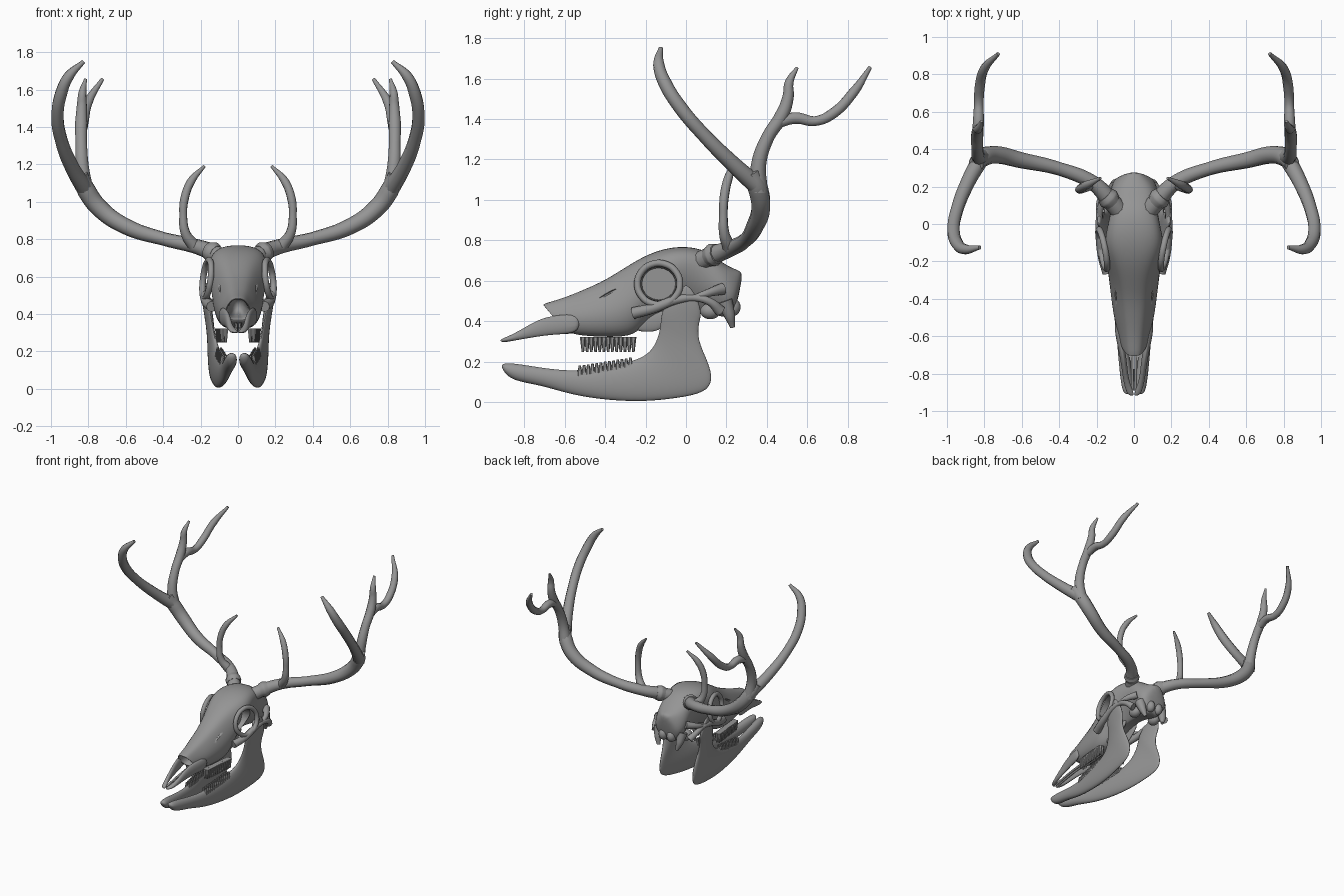
import bpy
import bmesh
import math
from mathutils import Vector, Matrix

default = bpy.data.objects.get("Cube")
if default:
    bpy.data.objects.remove(default, do_unlink=True)

bone = bpy.data.materials.new("bone grey")
bone.use_nodes = True
bone.diffuse_color = (0.3, 0.3, 0.3, 1)
for node in bone.node_tree.nodes:
    if node.type == 'BSDF_PRINCIPLED':
        node.inputs["Base Color"].default_value = (0.3, 0.3, 0.3, 1)
        node.inputs["Roughness"].default_value = 0.7


def finish(obj, mirror=False, subdivide=0, cutters=()):
    """Add modifiers, bake them to a mesh and shade smooth."""
    if subdivide:
        obj.modifiers.new("Subdivide", 'SUBSURF').levels = subdivide
    for cutter in cutters:
        cut = obj.modifiers.new("Cut", 'BOOLEAN')
        cut.operation, cut.solver, cut.object = 'DIFFERENCE', 'EXACT', cutter
    if mirror and obj.type == 'MESH':
        obj.modifiers.new("Mirror", 'MIRROR').use_mirror_merge = False
    bpy.ops.object.select_all(action='DESELECT')
    obj.select_set(True)
    bpy.context.view_layer.objects.active = obj
    bpy.ops.object.convert(target='MESH')
    obj = bpy.context.view_layer.objects.active
    obj.data.materials.clear()
    obj.data.materials.append(bone)
    bpy.ops.object.shade_smooth_by_angle(angle=math.radians(50))
    return obj


def mesh_object(name, bm):
    bmesh.ops.recalc_face_normals(bm, faces=bm.faces)
    mesh = bpy.data.meshes.new(name)
    bm.to_mesh(mesh)
    bm.free()
    obj = bpy.data.objects.new(name, mesh)
    bpy.context.collection.objects.link(obj)
    return obj


def loft(name, rings):
    """Skin closed rings of equal length and cap both ends."""
    bm = bmesh.new()
    rows = [[bm.verts.new(p) for p in ring] for ring in rings]
    count = len(rows[0])
    for a, b in zip(rows, rows[1:]):
        for i in range(count):
            j = (i + 1) % count
            bm.faces.new((a[i], a[j], b[j], b[i]))
    bm.faces.new(rows[0])
    bm.faces.new(rows[-1])
    return mesh_object(name, bm)


def plate(name, sections):
    """Flattened bone: each section is upper point, lower point, half thickness."""
    rings = []
    for upper, lower, thick in sections:
        upper, lower = Vector(upper), Vector(lower)
        mid, half = (upper + lower) / 2, (upper - lower) * 0.53
        rings.append([mid + half * math.cos(a) + Vector((thick * 1.1 * math.sin(a), 0, 0))
                      for a in (math.tau * k / 10 for k in range(10))])
    return finish(loft(name, rings), mirror=True, subdivide=2)


def tube(name, points, closed=False):
    """Tapered round bone along a smooth path of (x, y, z, radius)."""
    curve = bpy.data.curves.new(name, 'CURVE')
    curve.dimensions = '3D'
    curve.bevel_depth, curve.bevel_resolution = 1, 3
    curve.resolution_u, curve.use_fill_caps = 6, True
    spline = curve.splines.new('BEZIER')
    spline.use_cyclic_u = closed
    spline.bezier_points.add(len(points) - 1)
    for bp, (x, y, z, r) in zip(spline.bezier_points, points):
        bp.co, bp.radius = (x, y, z), r
        bp.handle_left_type = bp.handle_right_type = 'AUTO'
    obj = bpy.data.objects.new(name, curve)
    bpy.context.collection.objects.link(obj)
    return finish(finish(obj), mirror=True)


def ellipsoid(name, centre, size, tilt=0.0, flat=False):
    """Ball, or a disc-ended drum lying along x when flat."""
    bm = bmesh.new()
    if flat:
        bmesh.ops.create_cone(bm, cap_ends=True, segments=20, radius1=0.85, radius2=1, depth=2,
                              matrix=Matrix.Rotation(math.pi / 2, 4, 'Y'))
    else:
        bmesh.ops.create_uvsphere(bm, u_segments=16, v_segments=10, radius=1)
    bm.transform(Matrix.Translation(centre) @ Matrix.Rotation(tilt, 4, 'X')
                 @ Matrix.Diagonal((*size, 1)))
    return mesh_object(name, bm)


# Cranium: top y, bottom y, top z, bottom z, then upper, middle and lower half widths
# (the first two sections line the nasal cavity)
profile = [
    (-.45, -.45, .50, .40, .03, .04, .03), (-.66, -.60, .475, .38, .04, .055, .04),
    (-.74, -.62, .48, .36, .045, .075, .05), (-.62, -.57, .51, .34, .055, .09, .07),
    (-.5, -.53, .56, .325, .07, .115, .09), (-.4, -.38, .605, .315, .085, .135, .11),
    (-.3, -.25, .67, .32, .105, .15, .11), (-.2, -.19, .73, .40, .13, .165, .09),
    (-.1, -.12, .765, .43, .16, .175, .07), (0, -.02, .775, .45, .15, .13, .06),
    (.1, .08, .755, .44, .125, .12, .06), (.18, .17, .69, .42, .12, .14, .08),
    (.25, .22, .655, .41, .08, .13, .07), (.29, .24, .645, .44, .03, .08, .05)]
rings = []
for yt, yb, zt, zb, top, mid, low in profile:
    half = [(0, 1), (top * .6, .97), (top, .84), (mid, .45), (low, .1), (low * .5, 0), (0, .04)]
    ring = half + [(-x, f) for x, f in half[-2:0:-1]]
    rings.append([(x, yb + (yt - yb) * f, zb + (zt - zb) * f) for x, f in ring])
cutters = []
for s in (1, -1):
    cutters.append(ellipsoid("orbit_cutter", (s * .15, -.135, .585), (s * .08, .098, .093), flat=True))
    cutters.append(ellipsoid("tear_gap_cutter", (s * .115, -.39, .535), (.03, .06, .007), tilt=.5))
for c in cutters:
    c.hide_render = True
finish(loft("cranium", rings), subdivide=2, cutters=cutters)
for c in cutters:
    bpy.data.objects.remove(c, do_unlink=True)

# Eye socket rim, leaning outward toward the rear
rim = []
for k in range(10):
    a = math.tau * k / 10
    rim.append((.167 + .02 * math.cos(a) - .012 * math.sin(a), -.135 + .105 * math.cos(a),
                .585 + .102 * math.sin(a), .017))
tube("orbit_rim", rim, closed=True)

# Cheek arch and rear skull processes
tube("cheek_arch", [(.14, -.26, .44, .03), (.17, -.16, .465, .026), (.183, -.05, .505, .022),
                    (.185, .05, .515, .018), (.18, .12, .495, .02), (.15, .17, .45, .028)])
tube("arch_root", [(.185, .04, .515, .015), (.17, .11, .54, .02), (.12, .18, .56, .03)])
tube("rear_process", [(.10, .19, .50, .04), (.095, .215, .43, .028), (.08, .23, .37, .012)])
finish(ellipsoid("ear_capsule", (.09, .12, .45), (.04, .05, .04)), mirror=True)
finish(ellipsoid("neck_joint", (.035, .23, .47), (.035, .04, .045)), mirror=True)
plate("throat_wing", [((.06, -.26, .42), (.06, -.26, .35), .015),
                      ((.055, -.19, .45), (.055, -.17, .345), .013),
                      ((.05, -.1, .47), (.05, -.12, .36), .012),
                      ((.05, -.02, .47), (.05, -.04, .43), .012)])

# Front upper jaw prongs and the slim bar between them
prong = [(-.52, .44, .34, .092, .02), (-.65, .43, .335, .07, .018), (-.73, .41, .325, .055, .016),
         (-.82, .355, .31, .045, .014), (-.88, .325, .298, .03, .018), (-.92, .31, .297, .012, .016)]
plate("upper_jaw_prong", [((x, y, zu), (x, y, zl), t) for y, zu, zl, x, t in prong])
tube("palate_bar", [(.012, -.55, .35, .01), (.01, -.72, .335, .008), (.008, -.89, .305, .008)])


# Lower jaw: halves spread apart toward the rear and flare with height
def jaw_point(y, z):
    return (.03 + .11 * (y + .92) + .15 * max(0, z - .2), y, z)


jaw = [(-.92, .19, -.905, .155, .022), (-.86, .195, -.86, .105, .032), (-.72, .17, -.72, .085, .03),
       (-.55, .15, -.58, .04, .026), (-.4, .175, -.42, .012, .03), (-.25, .205, -.22, 0, .03),
       (-.185, .24, -.05, .018, .026), (-.15, .29, .10, .045, .022), (-.13, .35, .135, .11, .02),
       (-.125, .40, .11, .2, .02), (-.12, .45, .055, .31, .02), (-.09, .50, .065, .40, .02),
       (-.04, .53, .08, .44, .018), (0, .60, .05, .53, .01)]
plate("lower_jaw", [(jaw_point(yu, zu), jaw_point(yl, zl), t) for yu, zu, yl, zl, t in jaw])


# Cheek teeth as rows of tapered cusps
def tooth_row(name, start, end, height, flip):
    start, end = Vector(start), Vector(end)
    turn = Matrix.Rotation(math.pi if flip else 0, 4, 'X')
    bm = bmesh.new()
    for i in range(13):
        spot = start.lerp(end, i / 12)
        for side in (-.01, .01):
            place = Matrix.Translation(spot + Vector((side, 0, 0)))
            bmesh.ops.create_cone(bm, cap_ends=True, segments=6, radius1=.015, radius2=.006,
                                  depth=height, matrix=place @ turn)
    return finish(mesh_object(name, bm), mirror=True)


tooth_row("upper_teeth", (.075, -.51, .285), (.1, -.26, .285), .075, True)
tooth_row("lower_teeth", (.075, -.525, .155), (.1, -.275, .195), .05, False)

# Antlers: main beam, brow tine, forward tine and forked rear branch
tube("antler_beam", [(.07, .06, .69, .05), (.13, .13, .725, .047), (.22, .22, .76, .04),
                     (.4, .295, .802, .036), (.6, .34, .868, .043), (.74, .37, .965, .048),
                     (.81, .355, 1.06, .05), (.845, .32, 1.14, .042)])
tube("antler_burr", [(.115, .115, .718, .05), (.135, .135, .728, .058), (.155, .155, .735, .05)])
tube("brow_tine", [(.235, .215, .765, .034), (.28, .19, .83, .026), (.293, .185, .93, .021),
                   (.285, .19, 1.02, .023), (.25, .21, 1.11, .022), (.18, .245, 1.19, .008)])
tube("forward_tine", [(.825, .34, 1.08, .045), (.885, .23, 1.18, .039), (.945, .08, 1.33, .034),
                      (.965, -.03, 1.46, .034), (.945, -.105, 1.58, .033),
                      (.905, -.135, 1.67, .028), (.825, -.125, 1.75, .011)])
tube("rear_branch", [(.81, .36, 1.04, .045), (.832, .36, 1.18, .037), (.838, .405, 1.31, .032),
                     (.838, .475, 1.42, .034), (.835, .505, 1.51, .028),
                     (.832, .51, 1.58, .022), (.815, .55, 1.655, .008)])
tube("rear_fork", [(.838, .45, 1.38, .028), (.832, .54, 1.405, .03), (.83, .64, 1.39, .025),
                   (.825, .73, 1.43, .027), (.80, .83, 1.535, .025), (.725, .91, 1.655, .01)])
